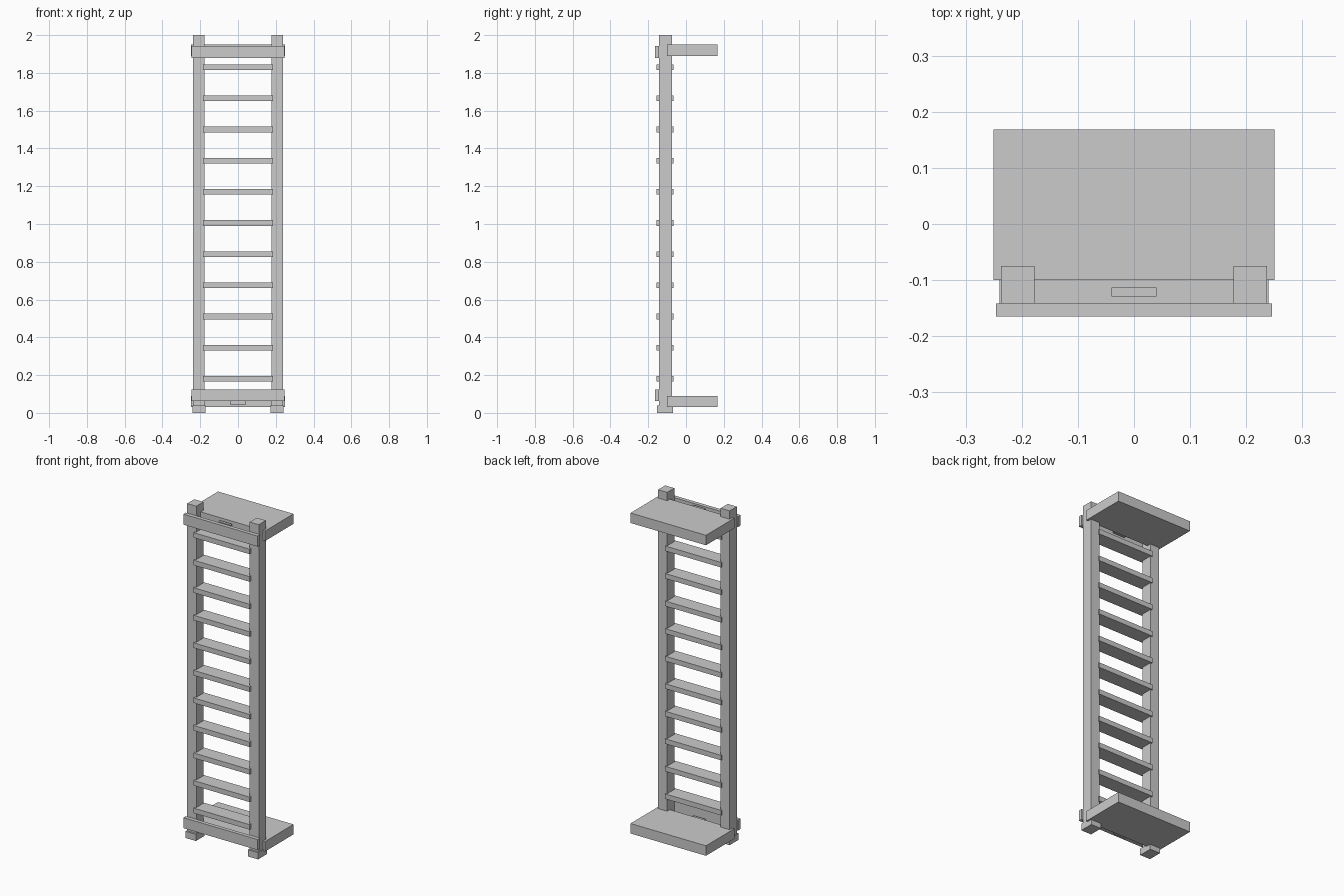
import bpy

if "Cube" in bpy.data.objects:
    bpy.data.objects.remove(bpy.data.objects["Cube"])


def box(name, x, y, z):
    """Axis-aligned box from (min, max) ranges."""
    bpy.ops.mesh.primitive_cube_add(size=1, location=[(a + b) / 2 for a, b in (x, y, z)])
    ob = bpy.context.object
    ob.name = name
    ob.scale = [b - a for a, b in (x, y, z)]
    bpy.ops.object.transform_apply(location=False, rotation=False, scale=True)
    return ob


# Upright posts and their feet
for side, s in (("left", -1), ("right", 1)):
    box(side + "_post", sorted((s * 0.177, s * 0.237)), (-0.142, -0.075), (0.03, 2.0))
    box(side + "_foot", sorted((s * 0.172, s * 0.24)), (-0.153, -0.07), (0.0, 0.04))

# Rungs
for i in range(11):
    z = 0.18 + 0.165 * i
    box(f"rung_{i + 1}", (-0.186, 0.186), (-0.156, -0.067), (z - 0.015, z + 0.015))

# Rear shelves, front rails and small centre plates at each end
for end, shelf_z, rail_z in (("bottom", 0.03, 0.062), ("top", 1.89, 1.88)):
    box(end + "_shelf", (-0.25, 0.25), (-0.1, 0.168), (shelf_z, shelf_z + 0.06))
    box(end + "_rail", (-0.246, 0.246), (-0.165, -0.142), (rail_z, rail_z + 0.063))
    box(end + "_centre_plate", (-0.04, 0.04), (-0.129, -0.113), (shelf_z + 0.012, shelf_z + 0.05))
